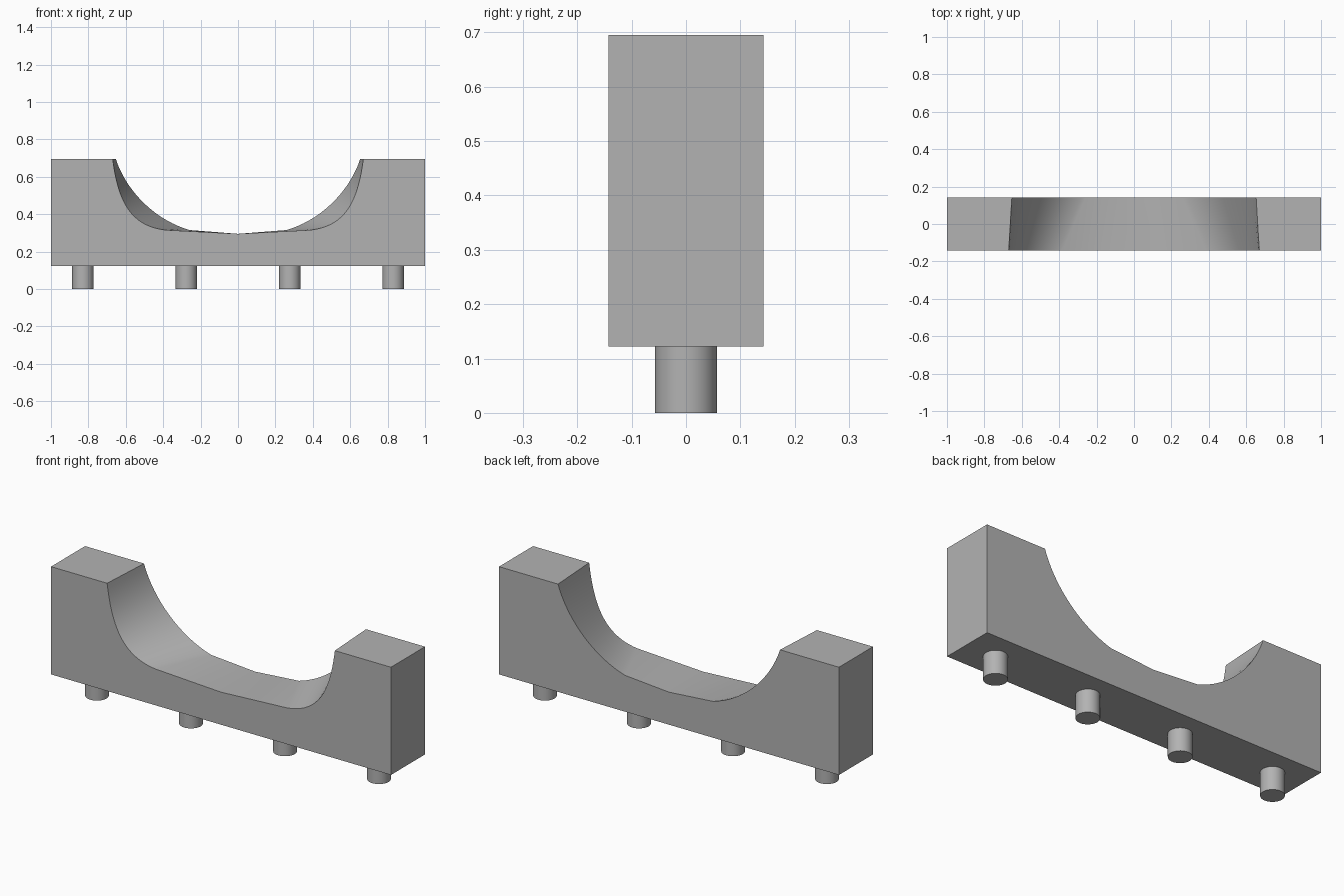
import bpy, bmesh, math
from mathutils import Vector
from mathutils.geometry import interpolate_bezier

cube = bpy.data.objects.get("Cube")
if cube:
    bpy.data.objects.remove(cube, do_unlink=True)

HALF_DEPTH, BASE_Z, TOP_Z = 0.143, 0.122, 0.695

grey = bpy.data.materials.new("plain grey")
grey.use_nodes = True
colour = (0.45, 0.45, 0.45, 1)
grey.diffuse_color = colour
grey.node_tree.nodes["Principled BSDF"].inputs["Base Color"].default_value = colour


def finish(obj):
    obj.data.materials.append(grey)
    bpy.ops.object.select_all(action='DESELECT')
    obj.select_set(True)
    bpy.context.view_layer.objects.active = obj
    bpy.ops.object.shade_smooth_by_angle(angle=math.radians(25))


def outline(curve, y):
    """Closed block outline with a symmetric scooped top."""
    p = [Vector((x, z, 0)) for x, z in curve]
    right = [(v.x, v.y) for v in interpolate_bezier(*p, 24)]
    # gently sagging floor between the two curved walls
    right += [(p[3].x * 0.4, 0.303)]
    left = [(-x, z) for x, z in reversed(right)]
    pts = [(1, BASE_Z), (1, TOP_Z)] + right + [(0, 0.295)] + left
    pts += [(-1, TOP_Z), (-1, BASE_Z)]
    return [(x, y, z) for x, z in pts]


# Block: the scoop is tighter at the front and wider-curved at the back
front_curve = [(0.67, TOP_Z), (0.64, 0.46), (0.57, 0.335), (0.385, 0.315)]
back_curve = [(0.653, TOP_Z), (0.60, 0.53), (0.45, 0.37), (0.258, 0.315)]
bm = bmesh.new()
front = [bm.verts.new(c) for c in outline(front_curve, -HALF_DEPTH)]
back = [bm.verts.new(c) for c in outline(back_curve, HALF_DEPTH)]
bm.faces.new(front)
bm.faces.new(back[::-1])
for i in range(len(front)):
    j = (i + 1) % len(front)
    bm.faces.new((front[i], back[i], back[j], front[j]))
bmesh.ops.recalc_face_normals(bm, faces=bm.faces)
mesh = bpy.data.meshes.new("scooped_block")
bm.to_mesh(mesh)
bm.free()
block = bpy.data.objects.new("scooped_block", mesh)
bpy.context.collection.objects.link(block)
finish(block)

# Row of round pegs underneath
for i in range(4):
    x = (i - 1.5) * 0.553
    bpy.ops.mesh.primitive_cylinder_add(vertices=48, radius=0.057, depth=BASE_Z + 0.01,
                                        location=(x, 0, (BASE_Z + 0.01) / 2))
    peg = bpy.context.object
    peg.name = f"peg_{i + 1}"
    finish(peg)
